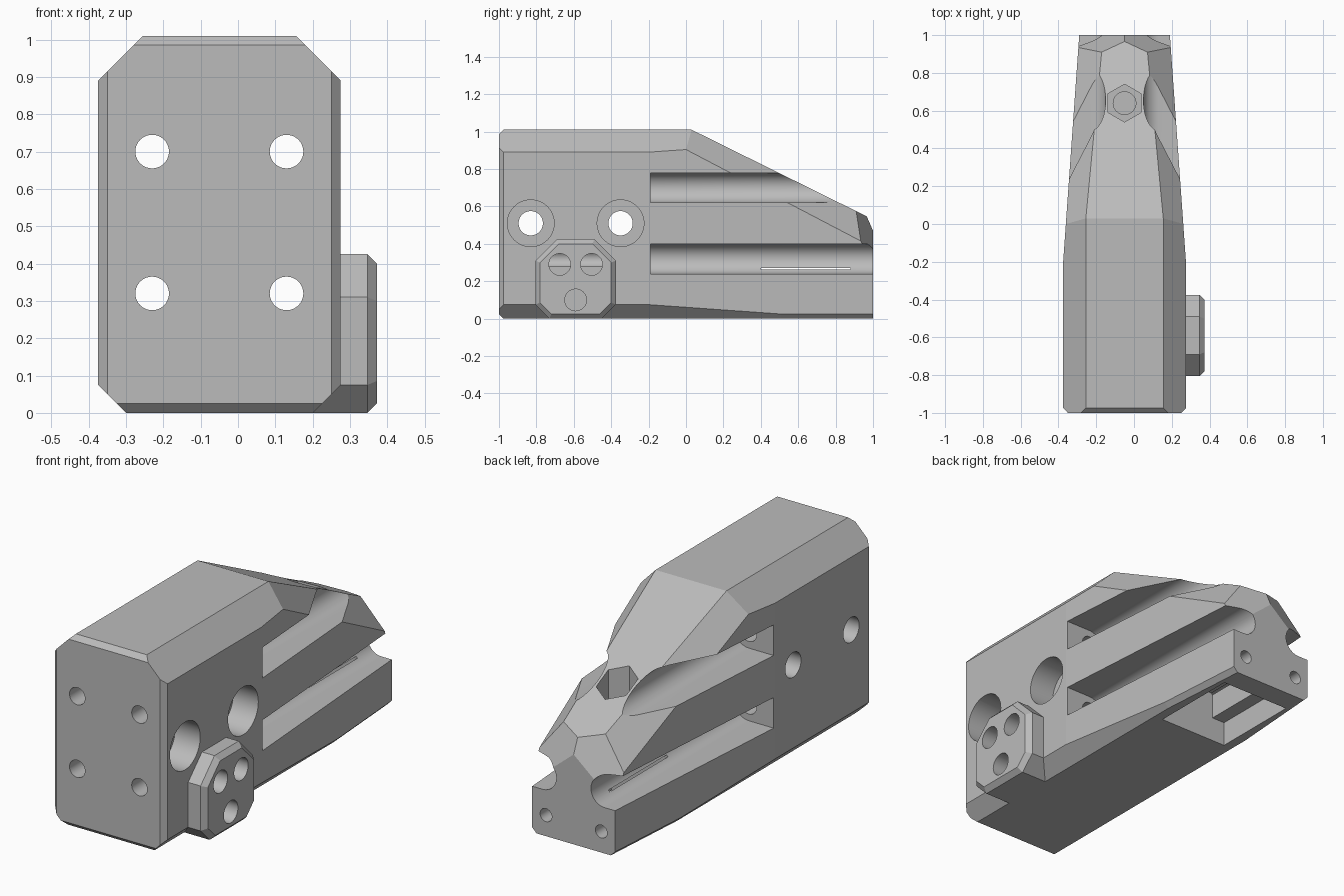
import bpy, bmesh
from math import sin, cos, pi, tau
from mathutils import Vector

if "Cube" in bpy.data.objects:
    bpy.data.objects.remove(bpy.data.objects["Cube"], do_unlink=True)

CX = -0.05          # centre line of the body
grey = bpy.data.materials.new("grey")
grey.use_nodes = True
grey.diffuse_color = (0.5, 0.5, 0.5, 1)
grey.node_tree.nodes["Principled BSDF"].inputs["Base Color"].default_value = (0.5, 0.5, 0.5, 1)


def finish(bm, name):
    bmesh.ops.recalc_face_normals(bm, faces=bm.faces)
    mesh = bpy.data.meshes.new(name)
    bm.to_mesh(mesh)
    bm.free()
    mesh.materials.append(grey)
    ob = bpy.data.objects.new(name, mesh)
    bpy.context.collection.objects.link(ob)
    return ob


def prism_mesh(points, axis, a, b, smooth=False):
    """Extrude a 2D outline along an axis from a to b."""
    place = {"x": lambda u, v, t: (t, u, v),
             "y": lambda u, v, t: (u, t, v),
             "z": lambda u, v, t: (u, v, t)}[axis]
    bm = bmesh.new()
    lo = [bm.verts.new(place(u, v, a)) for u, v in points]
    hi = [bm.verts.new(place(u, v, b)) for u, v in points]
    bm.faces.new(lo)
    bm.faces.new(hi)
    n = len(points)
    for i in range(n):
        j = (i + 1) % n
        bm.faces.new((lo[i], lo[j], hi[j], hi[i])).smooth = smooth
    return bm


def circle(u, v, r, n=40, start=0.0):
    return [(u + r * cos(start + tau * i / n), v + r * sin(start + tau * i / n)) for i in range(n)]


def rect(u0, u1, v0, v1):
    return [(u0, v0), (u1, v0), (u1, v1), (u0, v1)]


def carve(target, points, axis, a, b, smooth=False):
    """Subtract a prism from the target and discard the cutter."""
    cutter = finish(prism_mesh(points, axis, a, b, smooth), "cutter")
    cutter.hide_render = True
    mod = target.modifiers.new("cut", "BOOLEAN")
    mod.operation = "DIFFERENCE"
    mod.solver = "EXACT"
    mod.object = cutter
    bpy.context.view_layer.update()
    deps = bpy.context.evaluated_depsgraph_get()
    mesh = bpy.data.meshes.new_from_object(target.evaluated_get(deps))
    target.modifiers.clear()
    target.data = mesh
    bpy.data.objects.remove(cutter, do_unlink=True)


def slice_off(bm, co, no):
    """Trim a convex solid by a plane and cap the cut."""
    res = bmesh.ops.bisect_plane(bm, geom=bm.verts[:] + bm.edges[:] + bm.faces[:], dist=1e-5,
                                 plane_co=co, plane_no=Vector(no).normalized(), clear_outer=True)
    edges = [e for e in res["geom_cut"] if isinstance(e, bmesh.types.BMEdge) and e.is_boundary]
    if edges:
        bmesh.ops.contextual_create(bm, geom=edges)


# Body: a block trimmed to its tapered, chamfered shape
bm = prism_mesh(rect(CX - 0.325, CX + 0.325, -1, 1), "z", 0, 1.01)
bmesh.ops.recalc_face_normals(bm, faces=bm.faces)
slice_off(bm, (0, 0.03, 1.01), (0, 0.46, 0.93))      # sloping top
slice_off(bm, (0, -1, 0.985), (0, -1, 1))            # front top edge
slice_off(bm, (0, -1, 0.025), (0, -1, -1))           # front bottom edge
side_planes = [
    ((0.325, -0.2, 0), (1.2, 0.085, 0)),             # side taper
    ((0.205, 0, 1.01), (1, 0, 1)),                   # top chamfer
    ((0.205, 0.03, 1.01), (0.563, 0.291, 0.48)),     # slope chamfer
    ((0, 1, 0.47), (0.41, 1.12, 0.49)),              # nose corner
    ((0.25, 0, 0), (1, 0, -1)),                      # bottom chamfer
    ((0.2525, 0.47, 0), (1, 0.071, -1)),             # rear bottom chamfer
    ((0.3, -1, 0), (1, -1, 0)),                      # front upright edge
]
for s in (1, -1):
    for co, no in side_planes:
        slice_off(bm, (CX + s * co[0], co[1], co[2]), (s * no[0], no[1], no[2]))
body = finish(bm, "body")

# Round-bottomed side slots, each with a bolt hole to the front
for s in (1, -1):
    for z in (0.32, 0.70):
        arc = [(CX + s * (0.18 - 0.08 * sin(pi * i / 24)), z - 0.08 * cos(pi * i / 24))
               for i in range(25)]
        outline = arc + [(CX + s * 0.6, z + 0.08), (CX + s * 0.6, z - 0.08)]
        carve(body, outline, "y", -0.19, 1.2, True)
        carve(body, circle(CX + s * 0.18, z, 0.045), "y", -1.1, -0.15, True)
    # Small holes in the rear face
    carve(body, circle(CX + s * 0.16, 0.11, 0.034, 32), "y", 0.78, 1.1, True)

# Cross holes, counterbored on the left side
for y in (-0.83, -0.35):
    carve(body, circle(y, 0.51, 0.065), "x", -0.6, 0.5, True)
    carve(body, circle(y, 0.51, 0.125, 56), "x", 0.13, 0.5, True)

# Hexagonal socket with a round bore below it
carve(body, circle(CX, 0.64, 0.1, 6, pi / 2), "z", 0.45, 1.2)
carve(body, circle(CX, 0.64, 0.06), "z", 0.32, 0.6, True)

# Stepped pocket in the underside
carve(body, rect(CX - 0.2, CX + 0.2, 0.4, 0.88), "z", -0.1, 0.13)
carve(body, rect(CX - 0.125, CX + 0.125, 0.4, 0.88), "z", 0.1, 0.27)

# Eight-sided side block with a chamfered outer rim
octagon = [(-0.805, 0.31), (-0.69, 0.425), (-0.49, 0.425), (-0.375, 0.31),
           (-0.375, 0.075), (-0.45, 0), (-0.73, 0), (-0.805, 0.075)]
bm = prism_mesh(octagon, "x", 0.2, 0.372)
bmesh.ops.recalc_face_normals(bm, faces=bm.faces)
rim = [e for e in bm.edges if all(v.co.x > 0.36 for v in e.verts)]
bmesh.ops.bevel(bm, geom=rim, offset=0.025, segments=1, affect="EDGES")
side_block = finish(bm, "side_block")

# Three holes through the block into the body
for y, z in ((-0.675, 0.29), (-0.505, 0.29), (-0.59, 0.10)):
    for part in (side_block, body):
        carve(part, circle(y, z, 0.058), "x", 0.15, 0.5, True)
